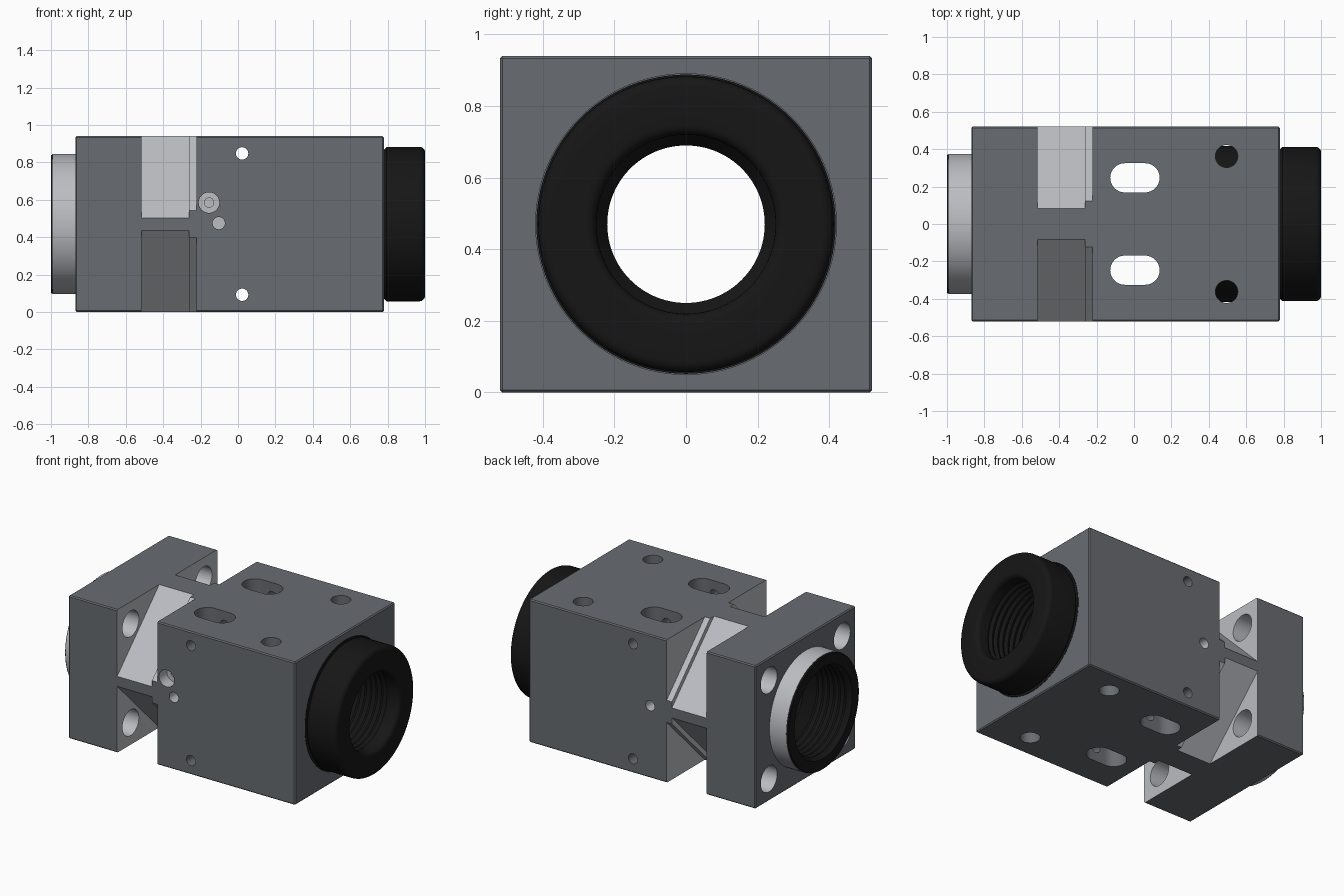
import bpy, bmesh, math
from mathutils import Vector

if "Cube" in bpy.data.objects:
    bpy.data.objects.remove(bpy.data.objects["Cube"])

CZ = 0.47  # height of the optical axis


def material(name, rgb):
    m = bpy.data.materials.new(name)
    m.diffuse_color = (*rgb, 1)
    m.use_nodes = True
    m.node_tree.nodes["Principled BSDF"].inputs["Base Color"].default_value = m.diffuse_color
    return m


DARK = material("dark_grey_metal", (0.14, 0.15, 0.165))
BARE = material("bare_metal", (0.5, 0.51, 0.54))
BLACK = material("black", (0.008, 0.008, 0.008))


def make_object(name, bm, mat):
    bmesh.ops.recalc_face_normals(bm, faces=bm.faces)
    mesh = bpy.data.meshes.new(name)
    bm.to_mesh(mesh)
    bm.free()
    mesh.materials.append(mat)
    ob = bpy.data.objects.new(name, mesh)
    bpy.context.collection.objects.link(ob)
    return ob


def activate(ob):
    bpy.ops.object.select_all(action='DESELECT')
    ob.select_set(True)
    bpy.context.view_layer.objects.active = ob


def smooth(ob):
    activate(ob)
    bpy.ops.object.shade_smooth_by_angle(angle=math.radians(30))


def extrude(name, profile, axis, a, b, mat):
    """Prism of a flat profile between a and b along an axis."""
    place = {'x': lambda u, v, h: (h, u, v),
             'y': lambda u, v, h: (u, h, v),
             'z': lambda u, v, h: (u, v, h)}[axis]
    bm = bmesh.new()
    lo, hi = [[bm.verts.new(place(u, v, h)) for u, v in profile] for h in (a, b)]
    bm.faces.new(lo)
    bm.faces.new(hi)
    n = len(profile)
    for i in range(n):
        j = (i + 1) % n
        bm.faces.new((lo[i], lo[j], hi[j], hi[i]))
    return make_object(name, bm, mat)


def oblong(u, v, r, half=0.0, n=48):
    """Circle, or a slot when half > 0."""
    pts = []
    for s, start in ((1, -math.pi / 2), (-1, math.pi / 2)):
        for i in range(n // 2 + (1 if half else 0)):
            t = start + math.pi * i / (n // 2)
            pts.append((u + s * half + r * math.cos(t), v + r * math.sin(t)))
    return pts


def lathe(name, profile, mat, n=96):
    """Closed (x, radius) profile turned around the optical axis."""
    bm = bmesh.new()
    rings = [[bm.verts.new((x, r * math.cos(2 * math.pi * i / n),
                            CZ + r * math.sin(2 * math.pi * i / n)))
              for i in range(n)] for x, r in profile]
    for k, ring in enumerate(rings):
        nxt = rings[(k + 1) % len(rings)]
        for i in range(n):
            j = (i + 1) % n
            bm.faces.new((ring[i], ring[j], nxt[j], nxt[i]))
    ob = make_object(name, bm, mat)
    smooth(ob)
    return ob


# Block housing with slightly broken edges
bm = bmesh.new()
bmesh.ops.create_cube(bm, size=1)
for v in bm.verts:
    v.co = Vector((v.co.x * 1.65 - 0.045, v.co.y * 1.04, v.co.z * 0.94 + CZ))
bmesh.ops.bevel(bm, geom=bm.edges[:], offset=0.007, segments=1, affect='EDGES')
housing = make_object("housing", bm, DARK)
housing.data.materials.append(BARE)
cutters = []


def cut(profile, axis, a, b, mat=DARK):
    ob = extrude("cutter", profile, axis, a, b, mat)
    ob.hide_render = True
    cutters.append(ob)


# Central bore, with seats for the two barrels
cut(oblong(0, CZ, 0.28, n=96), 'x', -1.1, 1.1)
cut(oblong(0, CZ, 0.42, n=96), 'x', 0.3, 0.9)
cut(oblong(0, CZ, 0.36, n=96), 'x', -1.1, -0.6)

for sy in (1, -1):
    for sz in (1, -1):
        # Diagonal corner notches with a shallow step
        for s, a, b in ((0.553, -0.515, -0.262), (0.593, -0.27, -0.223)):
            tri = [(0.7, s - 0.7), (0.7, 0.7), (s - 0.7, 0.7)]
            cut([(sy * y, CZ + sz * z) for y, z in tri], 'x', a, b, BARE)
        # Flange bolt holes
        cut(oblong(sy * 0.38, CZ + sz * 0.325, 0.085), 'x', -1, -0.4, BARE)
    # Long slots and round holes, top to bottom
    cut(oblong(0.005, sy * 0.247, 0.078, 0.054), 'z', -0.1, 1.1)
    cut(oblong(0.495, sy * 0.362, 0.06), 'z', -0.1, 1.1)
    # Cross pin holes and blind side holes
    cut(oblong(0.022, CZ + sy * 0.378, 0.033), 'y', -0.7, 0.7)
    cut(oblong(-0.103, CZ + 0.005, 0.033), 'y', sy * 0.7, sy * 0.42, BARE)
# Counterbored screw hole on the front
cut(oblong(-0.155, 0.585, 0.055), 'y', -0.7, -0.44, BARE)
cut(oblong(-0.155, 0.585, 0.025), 'y', -0.7, -0.36, BARE)

for c in cutters:
    mod = housing.modifiers.new("cut", 'BOOLEAN')
    mod.operation = 'DIFFERENCE'
    mod.solver = 'EXACT'
    mod.material_mode = 'TRANSFER'
    mod.object = c
    activate(housing)
    bpy.ops.object.modifier_apply(modifier=mod.name)
for c in cutters:
    bpy.data.objects.remove(c)
smooth(housing)


def corner(x, r, c, start):
    """Rounded quarter corner, centred at (x, r)."""
    return [(x + c * math.cos(math.radians(start + d)),
             r + c * math.sin(math.radians(start + d))) for d in range(0, 91, 18)]


# Right barrel: rounded black ring with a ridged bore and an inner lip
thread = []
for i in range(7):
    x = 0.92 - i * 0.04
    thread += [(x, 0.25), (x - 0.02, 0.262)]
front = corner(0.97, 0.383, 0.03, 0)[::-1] + corner(0.97, 0.28, 0.03, 270)[::-1]
lathe("black_ring_barrel",
      [(0.31, 0.418), (0.78, 0.418), (0.78, 0.398), (0.795, 0.413)]
      + front + thread + [(0.6, 0.22), (0.31, 0.22)], BLACK)

# Left barrel: silver collar around a black insert
lathe("silver_collar", [(-0.865, 0.375), (-0.865, 0.358), (-0.992, 0.358), (-0.992, 0.375)], BARE)
thread = []
for i in range(6):
    x = -0.97 + i * 0.04
    thread += [(x, 0.28), (x + 0.02, 0.29)]
lathe("black_insert",
      [(-0.61, 0.357), (-0.985, 0.357), (-0.99, 0.374), (-1.0, 0.368), (-1.0, 0.3)]
      + thread + [(-0.7, 0.22), (-0.61, 0.22)], BLACK)
